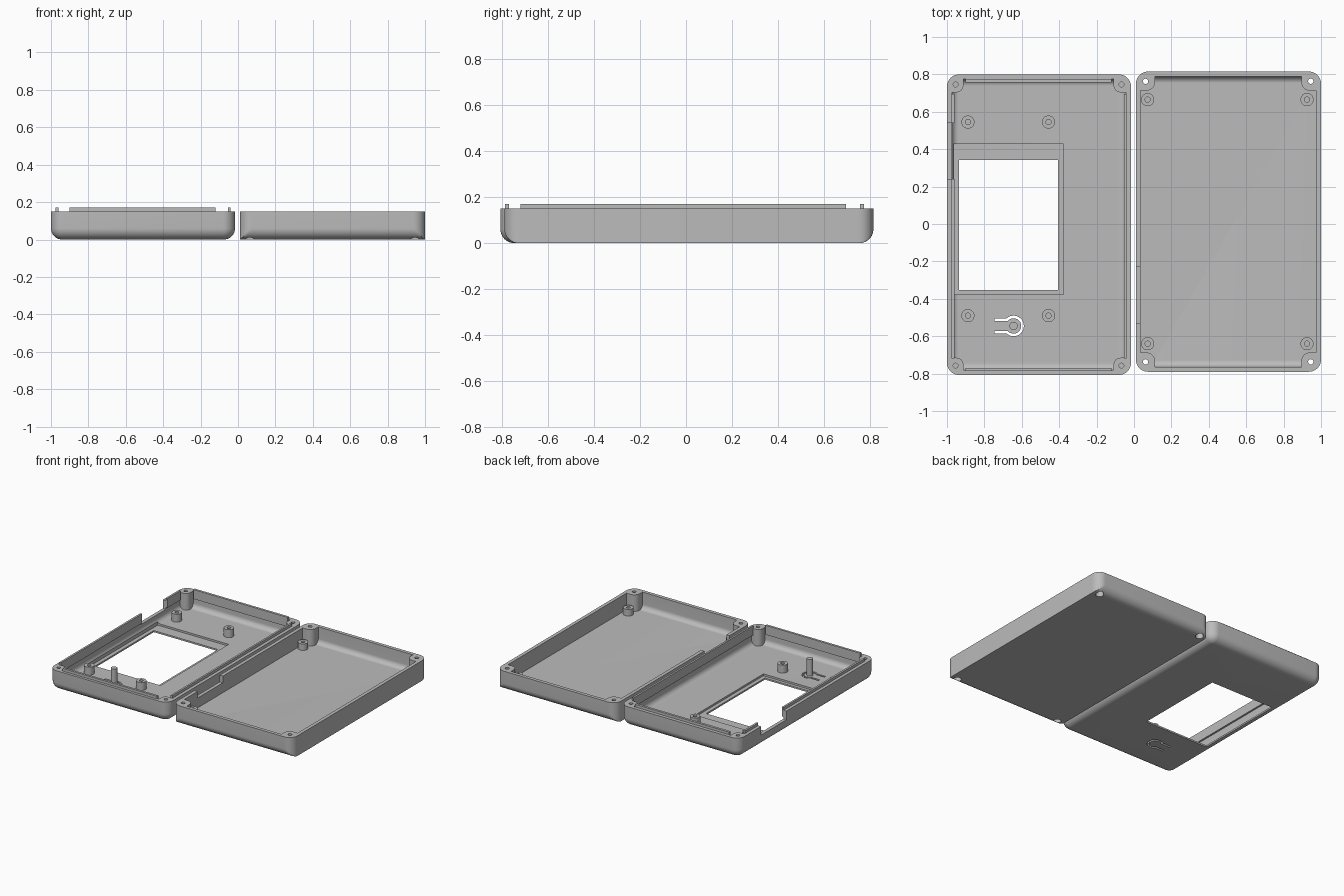
import bpy, bmesh
from math import pi, sin, cos, asin

if "Cube" in bpy.data.objects:
    bpy.data.objects.remove(bpy.data.objects["Cube"])

grey = bpy.data.materials.new("plain grey")
grey.use_nodes = True
grey.diffuse_color = (0.5, 0.5, 0.5, 1)
grey.node_tree.nodes["Principled BSDF"].inputs["Base Color"].default_value = (0.5, 0.5, 0.5, 1)

H = 0.15        # rim height
WALL = 0.026
FLOOR = 0.026
FILLET = 0.06
parts = []


def loft(name, rings, closed=False):
    """Skin matching rings of points; cap the ends, or join last to first."""
    bm = bmesh.new()
    loops = [[bm.verts.new(p) for p in ring] for ring in rings]
    pairs = list(zip(loops, loops[1:]))
    if closed:
        pairs.append((loops[-1], loops[0]))
    else:
        bm.faces.new(loops[0])
        bm.faces.new(loops[-1])
    for a, b in pairs:
        for i in range(len(a)):
            j = (i + 1) % len(a)
            bm.faces.new((a[i], a[j], b[j], b[i]))
    bmesh.ops.recalc_face_normals(bm, faces=bm.faces)
    mesh = bpy.data.meshes.new(name)
    bm.to_mesh(mesh)
    bm.free()
    mesh.materials.append(grey)
    ob = bpy.data.objects.new(name, mesh)
    bpy.context.collection.objects.link(ob)
    return ob


def arc(cx, cy, r, a0, a1, n):
    return [(cx + r * cos(a0 + (a1 - a0) * i / n), cy + r * sin(a0 + (a1 - a0) * i / n))
            for i in range(n + 1)]


def round_rect(x0, x1, y0, y1, r):
    corners = [(x1 - r, y1 - r), (x0 + r, y1 - r), (x0 + r, y0 + r), (x1 - r, y0 + r)]
    return [p for k, (cx, cy) in enumerate(corners)
            for p in arc(cx, cy, r, k * pi / 2, (k + 1) * pi / 2, 10)]


def prism(name, pts, z0, z1):
    return loft(name, [[(x, y, z) for x, y in pts] for z in (z0, z1)])


def box(name, x0, x1, y0, y1, z0, z1):
    return prism(name, [(x0, y0), (x1, y0), (x1, y1), (x0, y1)], z0, z1)


def cylinder(name, x, y, r, z0, z1):
    return prism(name, arc(x, y, r, 0, 2 * pi, 32)[:-1], z0, z1)


def tube(name, x, y, r_out, r_in, z0, z1):
    rings = [[(px, py, z) for px, py in arc(x, y, r, 0, 2 * pi, 32)[:-1]]
             for r, z in ((r_out, z0), (r_out, z1), (r_in, z1), (r_in, z0))]
    parts.append(loft(name, rings, closed=True))


def basin(name, x0, x1, y0, y1, r, z0, z1, fillet, all_round):
    """Block with a filleted bottom, on all edges or on the two ends only."""
    rings = []
    for i in range(11):
        a = pi / 2 * i / 10
        d, z = fillet * (1 - sin(a)), z0 + fillet * (1 - cos(a))
        if all_round:
            ring = round_rect(x0 + d, x1 - d, y0 + d, y1 - d, r - d)
        else:
            ring = [(x, min(max(y, y0 + d), y1 - d)) for x, y in round_rect(x0, x1, y0, y1, r)]
        rings.append([(x, y, z) for x, y in ring])
    rings.append([(x, y, z1) for x, y, _ in rings[-1]])
    return loft(name, rings)


def cut(ob, cutter):
    mod = ob.modifiers.new("cut", "BOOLEAN")
    mod.operation, mod.solver, mod.object = "DIFFERENCE", "EXACT", cutter
    graph = bpy.context.evaluated_depsgraph_get()
    mesh = bpy.data.meshes.new_from_object(ob.evaluated_get(graph))
    ob.modifiers.clear()
    ob.data = mesh
    bpy.data.objects.remove(cutter)


def tray(name, x0, x1, y0, y1, all_round, holes, post):
    """Open tray with solid corner posts reaching a little past each screw hole."""
    shell = basin(name, x0, x1, y0, y1, 0.065, 0, H, FILLET, all_round)
    w = WALL
    inner = basin("cavity", x0 + w, x1 - w, y0 + w, y1 - w, 0.04, FLOOR, 0.3, 0.036, all_round)
    cx, cy = (x0 + x1) / 2, (y0 + y1) / 2
    for hx, hy in holes:
        sx, sy = (1 if hx > cx else -1), (1 if hy > cy else -1)
        xs = sorted((hx - sx * post, hx + sx * 0.2))
        ys = sorted((hy - sy * post, hy + sy * 0.2))
        cut(inner, prism("post", round_rect(*xs, *ys, post * 0.9), -0.1, 0.5))
    cut(shell, inner)
    parts.append(shell)
    return shell


# Window tray: rounded all round, blind screw holes
holes = [(x, y) for x in (-0.954, -0.067) for y in (-0.757, 0.746)]
front = tray("window_tray", -1, -0.016, -0.807, 0.8, True, holes, 0.042)
for x, y in holes:
    cut(front, cylinder("hole", x, y, 0.013, 0.05, 0.3))
cut(front, box("recess", -0.965, -0.377, -0.377, 0.428, 0.012, 0.06))
cut(front, box("window", -0.936, -0.406, -0.353, 0.342, -0.1, 0.1))
cut(front, box("side_notch", -1.1, -0.95, 0.24, 0.54, 0.085, 0.3))

# Flexible button: keyhole slot around a tall post
bx, by = -0.644, -0.545
slot = []
for r, half, way in ((0.055, 0.041, 1), (0.041, 0.027, -1)):
    a = pi - asin(half / r)
    slot += [(-0.745, by + way * half)] + arc(bx, by, r, way * a, -way * a, 28)
    slot += [(-0.745, by - way * half)]
cut(front, prism("button_slot", slot, -0.1, 0.1))
parts.append(cylinder("button_post", bx, by, 0.022, 0.015, H))

# Board standoffs
for x in (-0.888, -0.457):
    for y in (-0.49, 0.545):
        tube("board_standoff", x, y, 0.035, 0.014, 0.02, 0.085)

# Locating lips inside the rim
for y0, y1 in ((-0.787, -0.77), (0.757, 0.775)):
    parts.append(box("end_lip", -0.9, -0.12, y0, y1, 0.1, 0.17))
parts.append(box("inner_side_lip", -0.054, -0.04, -0.72, 0.695, 0.1, 0.17))
for y0, y1 in ((-0.72, 0.24), (0.54, 0.695)):
    parts.append(box("outer_side_lip", -0.976, -0.961, y0, y1, 0.1, 0.17))

# Back tray: only the ends are rounded, counterbored screw holes
holes = [(x, y) for x in (0.062, 0.945) for y in (-0.737, 0.763)]
back = tray("back_tray", 0.01, 1, -0.79, 0.815, False, holes, 0.05)
for x, y in holes:
    cut(back, cylinder("hole", x, y, 0.014, -0.1, 0.3))
    cut(back, cylinder("counterbore", x, y, 0.027, -0.1, 0.045))
cut(back, box("side_notch", -0.01, 0.06, -0.53, -0.23, 0.1, 0.3))
for x in (0.073, 0.925):
    for y in (-0.64, 0.665):
        tube("back_standoff", x, y, 0.035, 0.014, 0.02, 0.075)

# Smooth the curves, keep the edges sharp
bpy.ops.object.select_all(action="DESELECT")
for ob in parts:
    ob.select_set(True)
bpy.context.view_layer.objects.active = front
bpy.ops.object.shade_smooth_by_angle()
